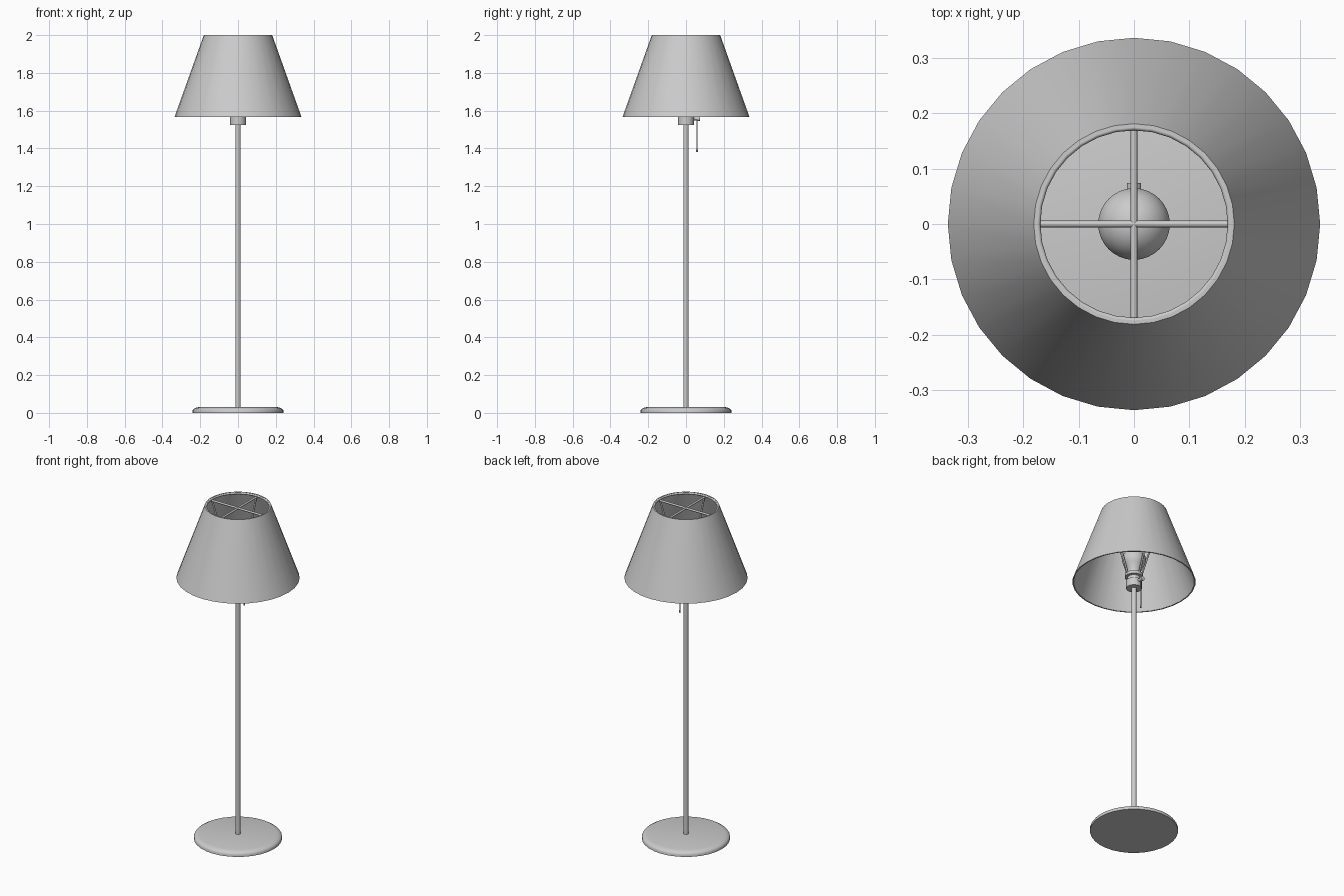
import bpy, bmesh, math
from mathutils import Vector

if "Cube" in bpy.data.objects:
    bpy.data.objects.remove(bpy.data.objects["Cube"])


def finish(obj, name, angle=35):
    obj.name = name
    bpy.ops.object.select_all(action='DESELECT')
    obj.select_set(True)
    bpy.context.view_layer.objects.active = obj
    bpy.ops.object.shade_smooth_by_angle(angle=math.radians(angle))
    return obj


def lathe(name, profile, segs=32, closed=False):
    """Revolve (radius, z) points around the z axis; zero radius makes a pole."""
    bm = bmesh.new()
    rings = []
    for r, z in profile:
        if r == 0:
            rings.append([bm.verts.new((0, 0, z))] * segs)
        else:
            rings.append([bm.verts.new((r * math.cos(2 * math.pi * i / segs),
                                        r * math.sin(2 * math.pi * i / segs), z))
                          for i in range(segs)])
    pairs = list(zip(rings, rings[1:]))
    if closed:
        pairs.append((rings[-1], rings[0]))
    for a, b in pairs:
        for i in range(segs):
            j = (i + 1) % segs
            bm.faces.new(list(dict.fromkeys((a[i], a[j], b[j], b[i]))))
    bmesh.ops.recalc_face_normals(bm, faces=bm.faces)
    me = bpy.data.meshes.new(name)
    bm.to_mesh(me)
    bm.free()
    obj = bpy.data.objects.new(name, me)
    bpy.context.collection.objects.link(obj)
    return finish(obj, name)


def rod(name, a, b, r, segs=12):
    a, b = Vector(a), Vector(b)
    d = b - a
    bpy.ops.mesh.primitive_cylinder_add(vertices=segs, radius=r, depth=d.length,
                                        location=(a + b) / 2)
    obj = bpy.context.object
    obj.rotation_euler = d.to_track_quat('Z', 'Y').to_euler()
    return finish(obj, name)


# Base disc and pole
lathe("base", [(0, 0), (0.24, 0), (0.24, 0.014), (0.236, 0.02),
               (0.226, 0.026), (0.21, 0.03), (0, 0.03)])
rod("pole", (0, 0, 0.025), (0, 0, 1.535), 0.014, 16)

# Bulb holder with collar
lathe("socket", [(0, 1.525), (0.043, 1.525), (0.043, 1.572), (0.036, 1.576),
                 (0.036, 1.592), (0.05, 1.594), (0.05, 1.612), (0.038, 1.616),
                 (0.038, 1.63), (0, 1.63)])

# Light bulb: tapered neck running into a ball
bulb = [(0, 1.62), (0.036, 1.622), (0.042, 1.645)]
bulb += [(0.065 * math.cos(math.radians(t)), 1.705 + 0.065 * math.sin(math.radians(t)))
         for t in range(-36, 90, 14)]
lathe("bulb", bulb + [(0, 1.77)])

# Pull switch and cord
rod("switch_stem", (0, 0.03, 1.558), (0, 0.062, 1.558), 0.009, 16)
rod("switch_cap", (0, 0.06, 1.558), (0, 0.074, 1.558), 0.013, 16)
rod("pull_cord", (0, 0.058, 1.39), (0, 0.058, 1.555), 0.003, 8)
rod("cord_pull", (0, 0.058, 1.38), (0, 0.058, 1.395), 0.0045, 8)

# Conical shade with wall thickness
lathe("shade", [(0.336, 1.567), (0.181, 2.0), (0.174, 2.0), (0.329, 1.567)], closed=True)

# Wire frame: top ring, cross bars and struts down to the socket
bpy.ops.mesh.primitive_torus_add(major_radius=0.175, minor_radius=0.006,
                                 major_segments=32, minor_segments=10,
                                 location=(0, 0, 1.993))
finish(bpy.context.object, "frame_ring", 60)
for i in range(4):
    c, s = round(math.cos(i * math.pi / 2)), round(math.sin(i * math.pi / 2))
    if i < 2:
        rod("frame_cross_bar", (-0.174 * c, -0.174 * s, 1.985),
            (0.174 * c, 0.174 * s, 1.985), 0.006)
    rod("frame_strut", (0.046 * c, 0.046 * s, 1.605), (0.172 * c, 0.172 * s, 1.985), 0.005)
